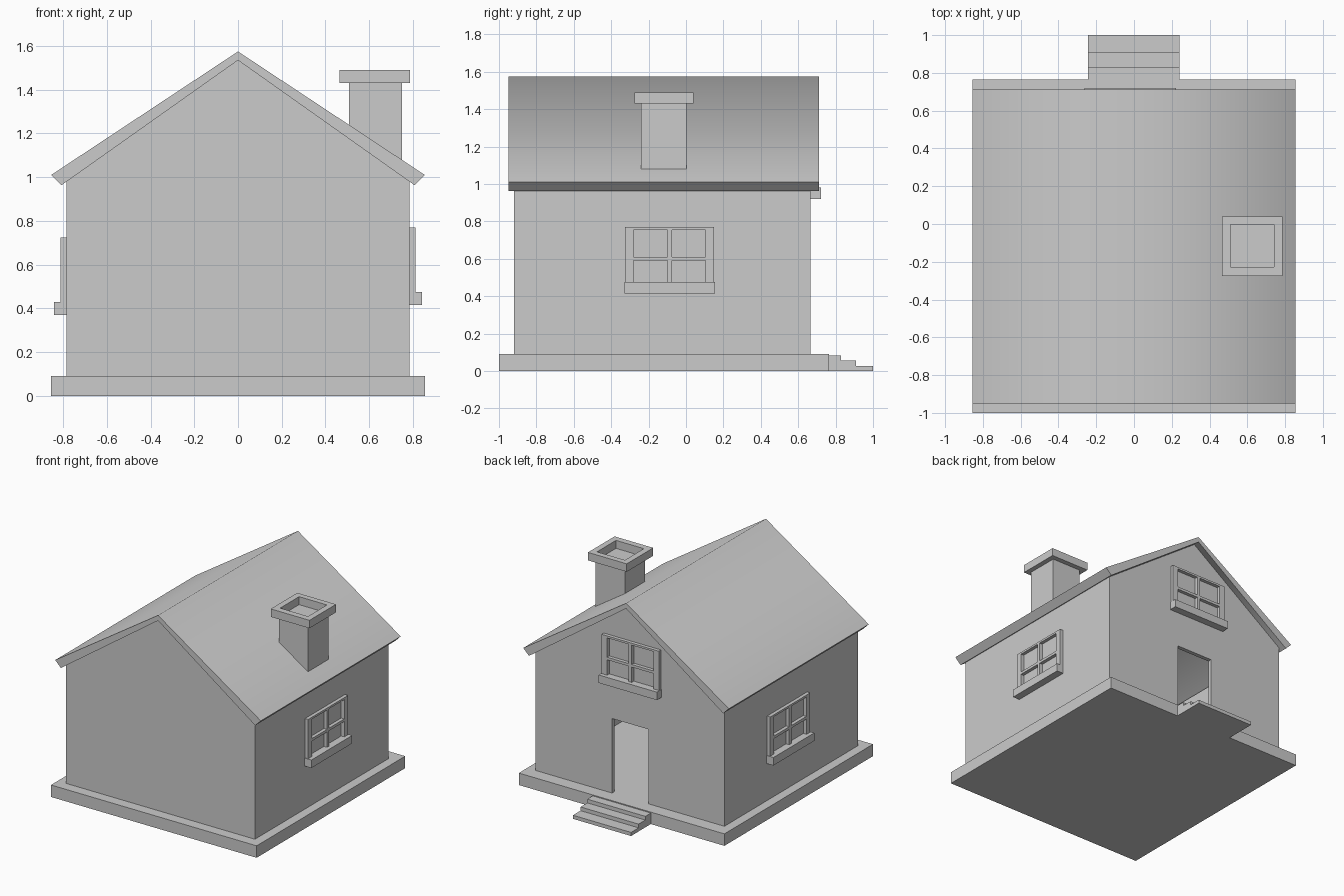
import bpy, bmesh
from math import radians

if "Cube" in bpy.data.objects:
    bpy.data.objects.remove(bpy.data.objects["Cube"])


def finish(name, bm):
    bmesh.ops.recalc_face_normals(bm, faces=bm.faces)
    me = bpy.data.meshes.new(name)
    bm.to_mesh(me)
    bm.free()
    ob = bpy.data.objects.new(name, me)
    bpy.context.collection.objects.link(ob)
    return ob


def add_prism(bm, profile, axis, a, b):
    """Extrude a 2D profile along 'x' (points are y,z), 'y' (x,z) or 'z' (x,y)."""
    put = {'x': lambda p, t: (t, p[0], p[1]),
           'y': lambda p, t: (p[0], t, p[1]),
           'z': lambda p, t: (p[0], p[1], t)}[axis]
    lo = [bm.verts.new(put(p, a)) for p in profile]
    hi = [bm.verts.new(put(p, b)) for p in profile]
    bm.faces.new(lo)
    bm.faces.new(hi[::-1])
    for i in range(len(lo)):
        j = (i + 1) % len(lo)
        bm.faces.new((lo[i], lo[j], hi[j], hi[i]))


def prism(name, profile, axis, a, b):
    bm = bmesh.new()
    add_prism(bm, profile, axis, a, b)
    return finish(name, bm)


def boxes(name, *specs):
    """One object from boxes given as (x0, x1, y0, y1, z0, z1)."""
    bm = bmesh.new()
    for x0, x1, y0, y1, z0, z1 in specs:
        add_prism(bm, [(x0, y0), (x1, y0), (x1, y1), (x0, y1)], 'z', z0, z1)
    return finish(name, bm)


def window(name, x, y, z, turn):
    """Four-pane window; local origin is on the wall at the sill's underside, facing -y."""
    d, top = -0.026, 0.355
    bars = [(s * 0.215 - 0.0225, s * 0.215 + 0.0225, d, 0.01, 0.05, top) for s in (-1, 1)]
    bars += [(-0.2, 0.2, d, 0.01, z0, z1) for z0, z1 in ((0.34, top), (0.175, 0.195))]
    bars.append((-0.0125, 0.0125, d, 0.01, 0.05, 0.345))
    sill = (-0.2425, 0.2425, -0.056, 0.01, 0, 0.06)
    ob = boxes(name, *bars, sill)
    ob.location = (x, y, z)
    ob.rotation_euler.z = radians(turn)


W, FLOOR, EAVE, APEX, T = 0.785, 0.09, 0.98, 1.535, 0.03
FRONT, BACK = -0.92, 0.665

# Foundation slab and back steps
boxes("foundation", (-0.855, 0.855, -1, 0.765, 0, FLOOR))
prism("steps", [(0.76, 0), (1, 0), (1, 0.027), (0.91, 0.027), (0.91, 0.055),
                (0.83, 0.055), (0.83, 0.083), (0.76, 0.083)], 'x', -0.243, 0.24)

# Hollow shell: plain front gable, back gable with open doorway, side walls
gable = [(W, FLOOR), (W, EAVE), (0, APEX), (-W, EAVE), (-W, FLOOR)]
door = [(-0.155, FLOOR), (-0.155, 0.65), (0.15, 0.65), (0.15, FLOOR)]
prism("front_wall", gable, 'y', FRONT, FRONT + T)
prism("back_wall", gable + door, 'y', BACK - T, BACK)
for side, s in (("left", -1), ("right", 1)):
    xs = sorted((s * W, s * (W - T)))
    boxes(side + "_wall", (*xs, FRONT + T, BACK - T, FLOOR, EAVE))

# Roof, softly shaded across the ridge
roof = prism("roof", [(0, 1.575), (0.855, 1.01), (0.808, 0.963), (0, APEX),
                      (-0.808, 0.963), (-0.855, 1.01)], 'y', -0.95, 0.712)
bpy.context.view_layer.objects.active = roof
roof.select_set(True)
bpy.ops.object.shade_smooth_by_angle(angle=radians(75))

# Chimney shaft and ring-shaped cap
boxes("chimney_shaft", (0.507, 0.75, -0.24, 0.003, 1.08, 1.43))
boxes("chimney_cap",
      (0.465, 0.51, -0.275, 0.04, 1.43, 1.49), (0.742, 0.787, -0.275, 0.04, 1.43, 1.49),
      (0.51, 0.742, -0.275, -0.228, 1.43, 1.49), (0.51, 0.742, -0.003, 0.04, 1.43, 1.49))

# Windows on the right side, left side and back gable
window("right_window", W, -0.0875, 0.415, 90)
window("left_window", -W, -0.08, 0.37, -90)
window("attic_window", -0.02, BACK, 0.92, 180)
